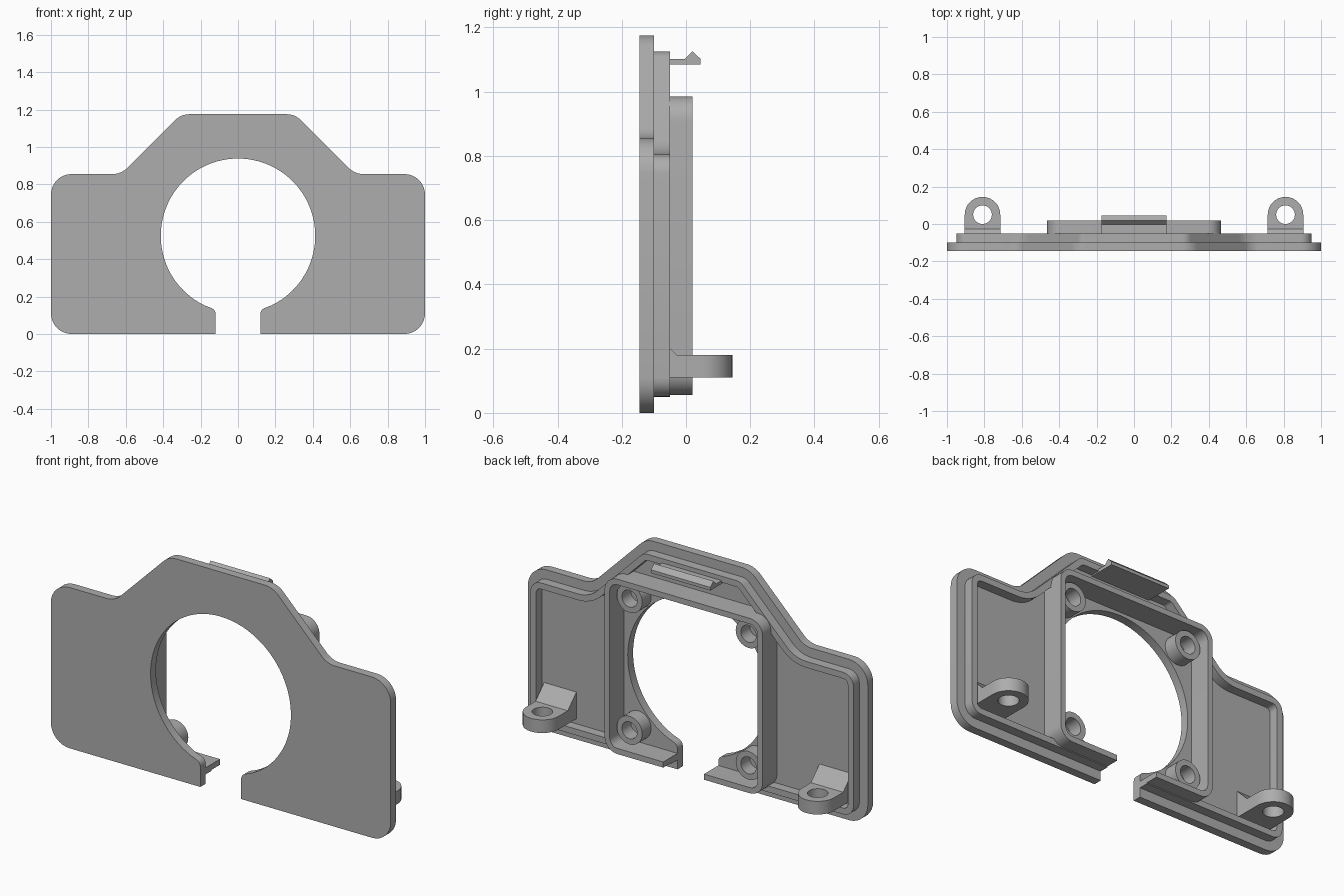
import bpy, bmesh
from math import sin, cos, pi, tan, sqrt, acos, atan2
from mathutils import Vector

cube = bpy.data.objects.get("Cube")
if cube:
    bpy.data.objects.remove(cube)

grey = bpy.data.materials.new("plain grey")
grey.use_nodes = True
colour = (0.42, 0.42, 0.42, 1)
grey.diffuse_color = colour
grey.node_tree.nodes["Principled BSDF"].inputs["Base Color"].default_value = colour

# Depth levels from front to back
FRONT, BACK, RIM, POST, BOX = -0.145, -0.1, -0.05, -0.025, 0.02
SLOT, HOLE_Z, HOLE_R = 0.12, 0.525, 0.413


def along_y(a, b, h):
    return (a, h, b)


def along_z(a, b, h):
    return (a, b, h)


def along_x(a, b, h):
    return (h, a, b)


def finish(name, bm):
    bmesh.ops.recalc_face_normals(bm, faces=bm.faces)
    mesh = bpy.data.meshes.new(name)
    bm.to_mesh(mesh)
    bm.free()
    mesh.materials.append(grey)
    obj = bpy.data.objects.new(name, mesh)
    bpy.context.collection.objects.link(obj)
    bpy.ops.object.select_all(action='DESELECT')
    obj.select_set(True)
    bpy.context.view_layer.objects.active = obj
    bpy.ops.object.shade_smooth_by_angle(angle=pi / 6)


def prism(name, points, lo, hi, place):
    """Solid with the given outline, from lo to hi."""
    bm = bmesh.new()
    ends = [[bm.verts.new(place(a, b, h)) for a, b in points] for h in (lo, hi)]
    for end in ends:
        bm.faces.new(end)
    for i in range(len(points)):
        bm.faces.new((ends[0][i - 1], ends[0][i], ends[1][i], ends[1][i - 1]))
    finish(name, bm)


def tube(name, outer, inner, lo, hi, place):
    """Solid with a hole; both outlines have the same number of points."""
    bm = bmesh.new()
    loops = [[bm.verts.new(place(a, b, h)) for a, b in pts]
             for pts, h in ((outer, lo), (outer, hi), (inner, hi), (inner, lo))]
    for k in range(4):
        p, q = loops[k - 1], loops[k]
        for i in range(len(p)):
            bm.faces.new((p[i - 1], p[i], q[i], q[i - 1]))
    finish(name, bm)


def fillet(corners, steps=8):
    """Open path with each (x, z, radius) corner rounded."""
    path = []
    for i, (x, z, r) in enumerate(corners):
        p = Vector((x, z))
        if r <= 0 or i in (0, len(corners) - 1):
            path.append((x, z))
            continue
        u = (Vector(corners[i - 1][:2]) - p).normalized()
        v = (Vector(corners[i + 1][:2]) - p).normalized()
        half = acos(max(-1, min(1, u.dot(v)))) / 2
        mid = p + (u + v).normalized() * (r / sin(half))
        a = p + u * (r / tan(half)) - mid
        b = p + v * (r / tan(half)) - mid
        sweep = atan2(a.x * b.y - a.y * b.x, a.dot(b))
        for k in range(steps + 1):
            t = sweep * k / steps
            path.append((mid.x + a.x * cos(t) - a.y * sin(t),
                         mid.y + a.x * sin(t) + a.y * cos(t)))
    return path


def mirrored(half):
    return half + [(-x, z) for x, z in reversed(half) if x > 1e-5]


def band(name, outer, inner, lo, hi):
    """Wall between two mirrored half paths, open at the slot."""
    prism(name, mirrored(outer) + mirrored(inner)[::-1], lo, hi, along_y)


def body_path(d):
    """Right half of the body outline, moved inwards by d."""
    r, line = 0.11, 1.48 - d * sqrt(2)
    low, top = 0.855 - d, 1.175 - d
    return fillet([(SLOT, d, 0), (1 - d, d, r - d), (1 - d, low, r - d),
                   (line - low, low, r + d), (line - top, top, r - d), (0, top, 0)])


def box_path(d):
    """Right half of the inner frame outline, moved inwards by d."""
    x, low, top, r = 0.465 - d, 0.055 + d, 0.985 - d, 0.075 - d
    return fillet([(SLOT, low, 0), (x, low, r), (x, top, r), (0, top, 0)])


def circle(x, z, r, n=32):
    return [(x + r * cos(2 * pi * i / n), z + r * sin(2 * pi * i / n)) for i in range(n)]


# Face plate with round opening and slot
start = -acos(0.18 / HOLE_R)
arc = [start + (pi / 2 - start) * i / 40 for i in range(41)]
opening = fillet([(SLOT, 0, 0), (SLOT, 0.13, 0.035)]
                 + [(HOLE_R * cos(t), HOLE_Z + HOLE_R * sin(t), 0) for t in arc])
band("face_plate", body_path(0), opening, FRONT, BACK)

# Raised rim and inner frame
band("rim", body_path(0.05), body_path(0.083), BACK, RIM)
band("inner_frame", box_path(0), box_path(0.03), BACK, BOX)

# Screw posts
for x in (-0.35, 0.35):
    for z in (HOLE_Z - 0.35, HOLE_Z + 0.35):
        tube("screw_post", circle(x, z, 0.075), circle(x, z, 0.045), BACK, POST, along_y)

# Mounting lugs with sloped braces
for side, x in (("left", 0.81), ("right", -0.81)):
    w, y = 0.095, 0.05
    outer = []
    for a, b in circle(0, 0, 1):
        m = max(abs(a), abs(b))
        outer.append((x + w * a, y + w * b) if b >= 0
                     else (x + w * a / m, y + (y - BACK) * b / m))
    tube(side + "_lug", outer, circle(x, y, 0.05), 0.11, 0.18, along_z)
    prism(side + "_lug_brace", [(BACK, 0.18), (-0.028, 0.18), (BACK, 0.252)],
          x - w, x + w, along_x)

# Snap clip at the top
prism("snap_clip", [(BACK, 1.085), (0.045, 1.085), (0.045, 1.102), (0.02, 1.126),
                    (-0.004, 1.102), (BACK, 1.102)], -0.175, 0.175, along_x)
